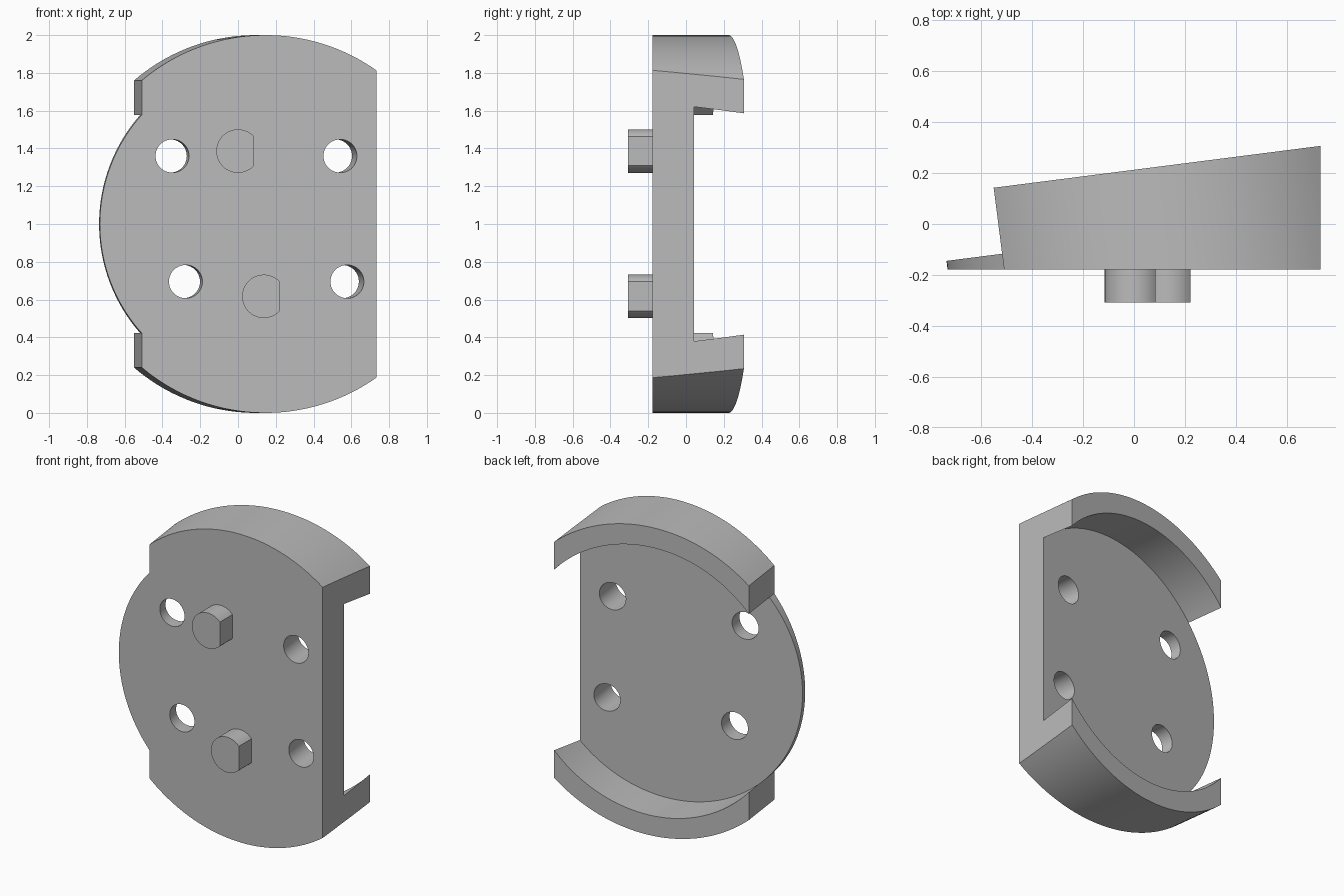
import bpy, bmesh
from math import acos, atan, cos, pi, sin, sqrt
from mathutils import Matrix

cube = bpy.data.objects.get("Cube")
if cube:
    bpy.data.objects.remove(cube, do_unlink=True)

grey = bpy.data.materials.new("plain_grey")
grey.use_nodes = True
GREY = (0.5, 0.5, 0.5, 1)
grey.diffuse_color = GREY
grey.node_tree.nodes["Principled BSDF"].inputs["Base Color"].default_value = GREY

# The cup axis leans sideways relative to the flat mounting face
FRONT = -0.178
TILT = Matrix.Translation((0.146, FRONT, 1)) @ Matrix.Rotation(atan(0.128), 4, "Z")
OUTER, INNER, NOTCH = 1.0, 0.87, 0.65
FLOOR, RIM = 0.145, 0.406


def arc(radius, start, end, steps, cx=0, cz=0):
    angles = [start + (end - start) * i / steps for i in range(steps + 1)]
    return [(cx + radius * cos(a), cz + radius * sin(a)) for a in angles]


def prism(name, outline, y0, y1, matrix=Matrix()):
    """Extrude an x-z outline from y0 to y1."""
    bm = bmesh.new()
    face = bm.faces.new([bm.verts.new((x, y0, z)) for x, z in outline])
    grown = bmesh.ops.extrude_face_region(bm, geom=[face])["geom"]
    moved = [v for v in grown if isinstance(v, bmesh.types.BMVert)]
    bmesh.ops.translate(bm, verts=moved, vec=(0, y1 - y0, 0))
    bmesh.ops.recalc_face_normals(bm, faces=bm.faces)
    bm.transform(matrix)
    mesh = bpy.data.meshes.new(name)
    bm.to_mesh(mesh)
    bm.free()
    mesh.materials.append(grey)
    obj = bpy.data.objects.new(name, mesh)
    bpy.context.collection.objects.link(obj)
    return obj


def activate(obj):
    bpy.ops.object.select_all(action="DESELECT")
    obj.select_set(True)
    bpy.context.view_layer.objects.active = obj


def cut(target, cutter):
    activate(target)
    mod = target.modifiers.new("cut", "BOOLEAN")
    mod.operation = "DIFFERENCE"
    mod.solver = "EXACT"
    mod.object = cutter
    bpy.ops.object.modifier_apply(modifier=mod.name)
    bpy.data.objects.remove(cutter, do_unlink=True)


def box(x0, x1, z0, z1):
    return [(x0, z0), (x1, z0), (x1, z1), (x0, z1)]


# Housing: wide disc whose left side steps in to the inner radius
a_out = acos(-NOTCH / OUTER)
a_in = acos(-NOTCH / INNER)
outline = arc(OUTER, -a_out, a_out, 112) + arc(INNER, a_in, 2 * pi - a_in, 40)
housing = prism("housing", outline, -0.3, RIM, TILT)

# Round pocket, open to the left between the two rim ends
step = sqrt(INNER ** 2 - NOTCH ** 2)
pocket = arc(INNER, -a_in, a_in, 112) + [(-1.2, step), (-1.2, -step)]
cut(housing, prism("pocket_cutter", pocket, FLOOR, 1, TILT))

# Flat front face and flat right side
cut(housing, prism("front_cutter", box(-2, 2, -1, 3), -1, FRONT))
cut(housing, prism("side_cutter", box(0.732, 2, -1, 3), -2, 2))

# Screw holes run parallel to the leaning axis
for x, z in [(-0.348, 1.36), (0.541, 1.36), (-0.277, 0.695), (0.578, 0.695)]:
    lean = Matrix.Translation((x, FRONT, z)) @ TILT.to_3x3().to_4x4()
    circle = arc(0.088, 0, 2 * pi, 40)[:-1]
    cut(housing, prism("hole_cutter", circle, -0.2, 0.7, lean))

# D-shaped locating pegs
flat = acos(0.085 / 0.115)
pegs = [prism(name, arc(0.115, flat, 2 * pi - flat, 40, x, z), -0.308, FRONT)
        for name, x, z in [("upper_peg", 0, 1.386), ("lower_peg", 0.137, 0.617)]]

for obj in [housing] + pegs:
    activate(obj)
    bpy.ops.object.shade_smooth_by_angle(angle=0.5)
